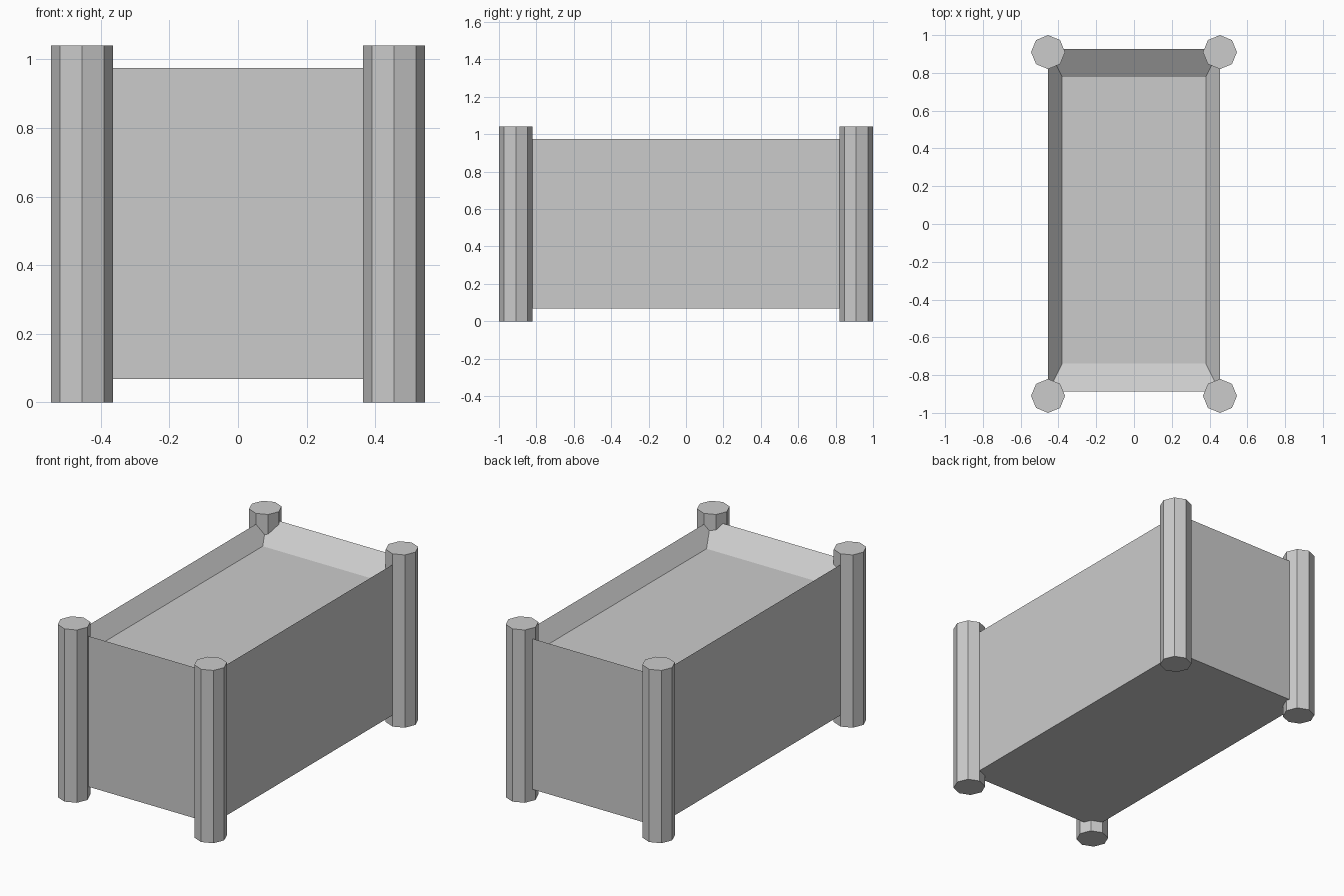
import bpy, bmesh
from mathutils import Vector

if "Cube" in bpy.data.objects:
    bpy.data.objects.remove(bpy.data.objects["Cube"])

def make_object(name, bm):
    bmesh.ops.recalc_face_normals(bm, faces=bm.faces)
    mesh = bpy.data.meshes.new(name)
    bm.to_mesh(mesh)
    bm.free()
    obj = bpy.data.objects.new(name, mesh)
    bpy.context.collection.objects.link(obj)
    return obj

# Planter body: a box whose top slopes inward to a sunken panel
bm = bmesh.new()
bmesh.ops.create_cube(bm, size=1)
bmesh.ops.scale(bm, vec=(0.91, 1.815, 0.907), verts=bm.verts)
top = max(bm.faces, key=lambda f: f.calc_center_median().z)
panel = bmesh.ops.extrude_discrete_faces(bm, faces=[top])["faces"][0]
bmesh.ops.scale(bm, vec=(0.836, 0.836, 1), verts=panel.verts)
bmesh.ops.translate(bm, vec=(0, 0, -0.097), verts=panel.verts)
body = make_object("planter_body", bm)
body.location = (0, 0.02, 0.5215)

# Octagonal corner posts
for side, sx in (("left", -1), ("right", 1)):
    for end, sy in (("front", -1), ("back", 1)):
        bm = bmesh.new()
        bmesh.ops.create_cone(bm, cap_ends=True, segments=8,
                              radius1=0.09, radius2=0.09, depth=1.04)
        post = make_object(f"{end}_{side}_post", bm)
        post.location = Vector((0.455 * sx, 0.91 * sy, 0.52))
